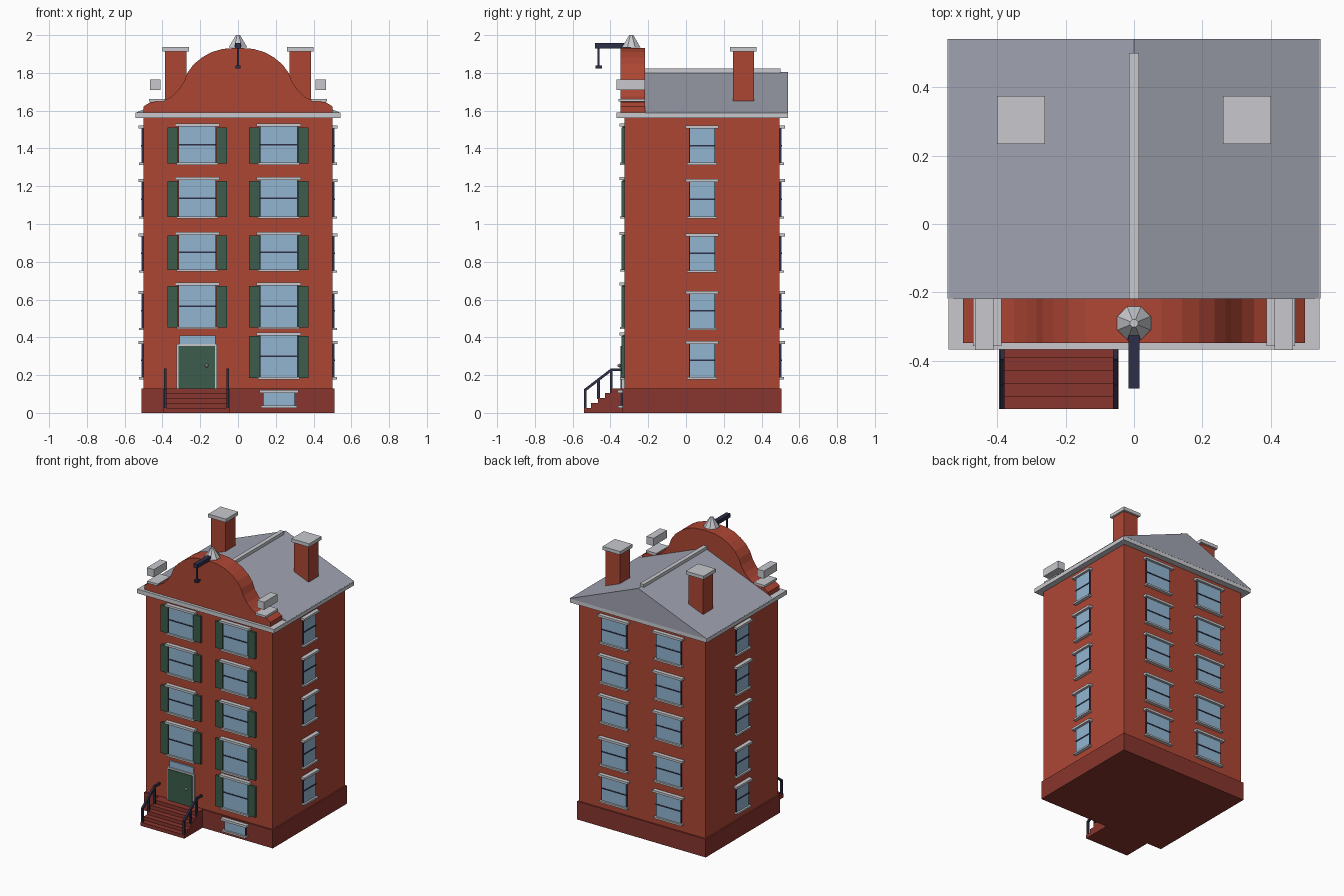
import bpy, bmesh, math
from mathutils import Matrix, Vector

if "Cube" in bpy.data.objects:
    bpy.data.objects.remove(bpy.data.objects["Cube"])


def material(name, r, g, b):
    m = bpy.data.materials.new(name)
    m.diffuse_color = (*[((c / 255 + 0.055) / 1.055) ** 2.4 for c in (r, g, b)], 1)
    m.use_nodes = True
    m.node_tree.nodes["Principled BSDF"].inputs["Base Color"].default_value = m.diffuse_color
    return m


BRICK = material("brick red", 174, 70, 52)
DARK = material("dark red", 136, 53, 45)
STONE = material("pale stone", 200, 201, 206)
SLATE = material("slate grey", 160, 163, 177)
GLASS = material("window blue", 145, 181, 209)
GREEN = material("dark green", 60, 92, 76)
NAVY = material("dark navy", 46, 47, 72)


def finish(name, bm, mat):
    bmesh.ops.recalc_face_normals(bm, faces=bm.faces)
    mesh = bpy.data.meshes.new(name)
    bm.to_mesh(mesh)
    bm.free()
    mesh.materials.append(mat)
    ob = bpy.data.objects.new(name, mesh)
    bpy.context.collection.objects.link(ob)
    return ob


def box(name, xs, ys, zs, mat, matrix=Matrix()):
    bm = bmesh.new()
    size = Matrix.Diagonal((xs[1] - xs[0], ys[1] - ys[0], zs[1] - zs[0], 1))
    centre = Matrix.Translation((sum(xs) / 2, sum(ys) / 2, sum(zs) / 2))
    bmesh.ops.create_cube(bm, size=1, matrix=matrix @ centre @ size)
    return finish(name, bm, mat)


def extrude_profile(name, points, y0, y1, mat):
    """Solid from an x-z outline, running from y0 to y1."""
    bm = bmesh.new()
    face = bm.faces.new([bm.verts.new((x, y0, z)) for x, z in points])
    new = bmesh.ops.extrude_face_region(bm, geom=[face])["geom"]
    verts = [v for v in new if isinstance(v, bmesh.types.BMVert)]
    bmesh.ops.translate(bm, vec=(0, y1 - y0, 0), verts=verts)
    return finish(name, bm, mat)


def bar(name, a, b, t, mat):
    """Square bar between two points in the y-z plane."""
    a, b = Vector(a), Vector(b)
    d = b - a
    m = Matrix.Translation((a + b) / 2) @ Matrix.Rotation(math.atan2(-d.y, d.z), 4, "X")
    h = d.length / 2 + t * 0.3
    return box(name, (-t / 2, t / 2), (-t / 2, t / 2), (-h, h), mat, m)


def window(name, place, angle, w, z0, z1, shutters=False, divided=True):
    """Window facing local -y, set on a wall at the given place."""
    m = Matrix.Translation(place) @ Matrix.Rotation(math.radians(angle), 4, "Z")
    h = w / 2
    box(name + "_frame", (-h, h), (-0.009, 0.005), (z0, z1), NAVY, m)
    box(name + "_glass", (-h + 0.004, h - 0.004), (-0.011, 0), (z0, z1), GLASS, m)
    if divided:
        mid = (z0 + z1) / 2
        box(name + "_bar", (-h, h), (-0.014, 0), (mid - 0.004, mid + 0.004), NAVY, m)
    box(name + "_lintel", (-h - 0.018, h + 0.018), (-0.028, 0.005), (z1, z1 + 0.016), STONE, m)
    box(name + "_sill", (-h - 0.01, h + 0.01), (-0.024, 0.005), (z0 - 0.012, z0), STONE, m)
    if shutters:
        for s in (-1, 1):
            xs = sorted((s * (h + 0.001), s * (h + 0.058)))
            box(name + "_shutter", xs, (-0.016, 0.005), (z0 - 0.004, z1 - 0.004), GREEN, m)


# Main walls, plinth and cornice
box("walls", (-0.5, 0.5), (-0.325, 0.495), (0.12, 1.57), BRICK)
box("plinth", (-0.51, 0.51), (-0.335, 0.505), (0, 0.13), DARK)
box("cornice", (-0.542, 0.542), (-0.367, 0.54), (1.56, 1.59), STONE)

# Pitched roof and ridge
extrude_profile("roof", [(-0.545, 1.588), (0.545, 1.588), (0, 1.806)], -0.217, 0.541, SLATE)
box("ridge_cap", (-0.015, 0.015), (-0.217, 0.5), (1.79, 1.822), STONE)

# Curved front gable, mirrored outline
half = [(0.5, 1.588), (0.5, 1.622), (0.465, 1.645), (0.395, 1.652), (0.35, 1.675),
        (0.315, 1.71), (0.285, 1.755), (0.268, 1.80), (0.235, 1.845), (0.19, 1.882),
        (0.14, 1.91), (0.08, 1.927), (0, 1.933)]
extrude_profile("front_gable", half + [(-x, z) for x, z in half[-2::-1]], -0.347, -0.217, BRICK)

# Gable shoulder stones and chimneys
for s in (-1, 1):
    def span(a, b):
        return sorted((s * a, s * b))
    box("shoulder_plate", span(0.387, 0.47), (-0.357, -0.217), (1.648, 1.663), STONE)
    box("shoulder_block", span(0.41, 0.465), (-0.368, -0.217), (1.71, 1.765), STONE)
    box("chimney", span(0.272, 0.386), (0.248, 0.359), (1.65, 1.915), BRICK)
    box("chimney_cap", span(0.26, 0.4), (0.234, 0.374), (1.912, 1.936), STONE)

# Finial and hoisting beam
bm = bmesh.new()
bmesh.ops.create_cone(bm, cap_ends=True, segments=8, radius1=0.053, radius2=0.012, depth=0.065,
                      matrix=Matrix.Translation((0, -0.29, 1.9675)) @ Matrix.Rotation(math.pi / 8, 4, "Z"))
finish("finial", bm, STONE)
box("hoist_beam", (-0.016, 0.016), (-0.481, -0.29), (1.93, 1.957), NAVY)
box("hoist_rope", (-0.005, 0.005), (-0.468, -0.458), (1.835, 1.935), NAVY)
box("hoist_hook", (-0.014, 0.014), (-0.48, -0.446), (1.822, 1.84), NAVY)

# Windows on all four walls
front_rows = [(0.19, 0.41), (0.455, 0.675), (0.76, 0.942), (1.04, 1.232), (1.325, 1.515)]
other_rows = [(0.19, 0.365), (0.45, 0.63), (0.755, 0.935), (1.04, 1.222), (1.325, 1.506)]
for i, (z0, z1) in enumerate(front_rows):
    for x in (-0.216, 0.216):
        if i or x > 0:
            window("front_window", (x, -0.325, 0), 0, 0.2, z0, z1, shutters=True)
for z0, z1 in other_rows:
    window("right_window", (0.5, 0.085, 0), 90, 0.138, z0, z1)
    window("left_window", (-0.5, 0.085, 0), -90, 0.138, z0, z1)
    for x in (-0.216, 0.216):
        window("back_window", (x, 0.495, 0), 180, 0.2, z0, z1)
window("cellar_window", (0.217, -0.335, 0), 0, 0.17, 0.038, 0.105, divided=False)

# Front door with frame, knob and light above
box("door_frame", (-0.326, -0.112), (-0.341, -0.32), (0.13, 0.365), STONE)
box("door", (-0.314, -0.122), (-0.346, -0.32), (0.13, 0.353), GREEN)
box("door_light", (-0.31, -0.12), (-0.335, -0.32), (0.365, 0.41), GLASS)
bm = bmesh.new()
bmesh.ops.create_icosphere(bm, subdivisions=1, radius=0.011, matrix=Matrix.Translation((-0.165, -0.352, 0.25)))
finish("door_knob", bm, STONE)

# Front steps
for i in range(5):
    box("step", (-0.394, -0.046), (-0.541 + i * 0.0375, -0.33), (i * 0.026, (i + 1) * 0.026), DARK)

# Step railings
for x in (-0.385, -0.054):
    low, mid, top, end = (x, -0.533, 0.122), (x, -0.463, 0.176), (x, -0.395, 0.228), (x, -0.34, 0.228)
    bar("railing_slope", low, top, 0.014, NAVY)
    bar("railing_top", top, end, 0.014, NAVY)
    for p, z in ((low, 0.026), (mid, 0.078), (top, 0.104)):
        bar("railing_post", (x, p[1], z), p, 0.014, NAVY)
